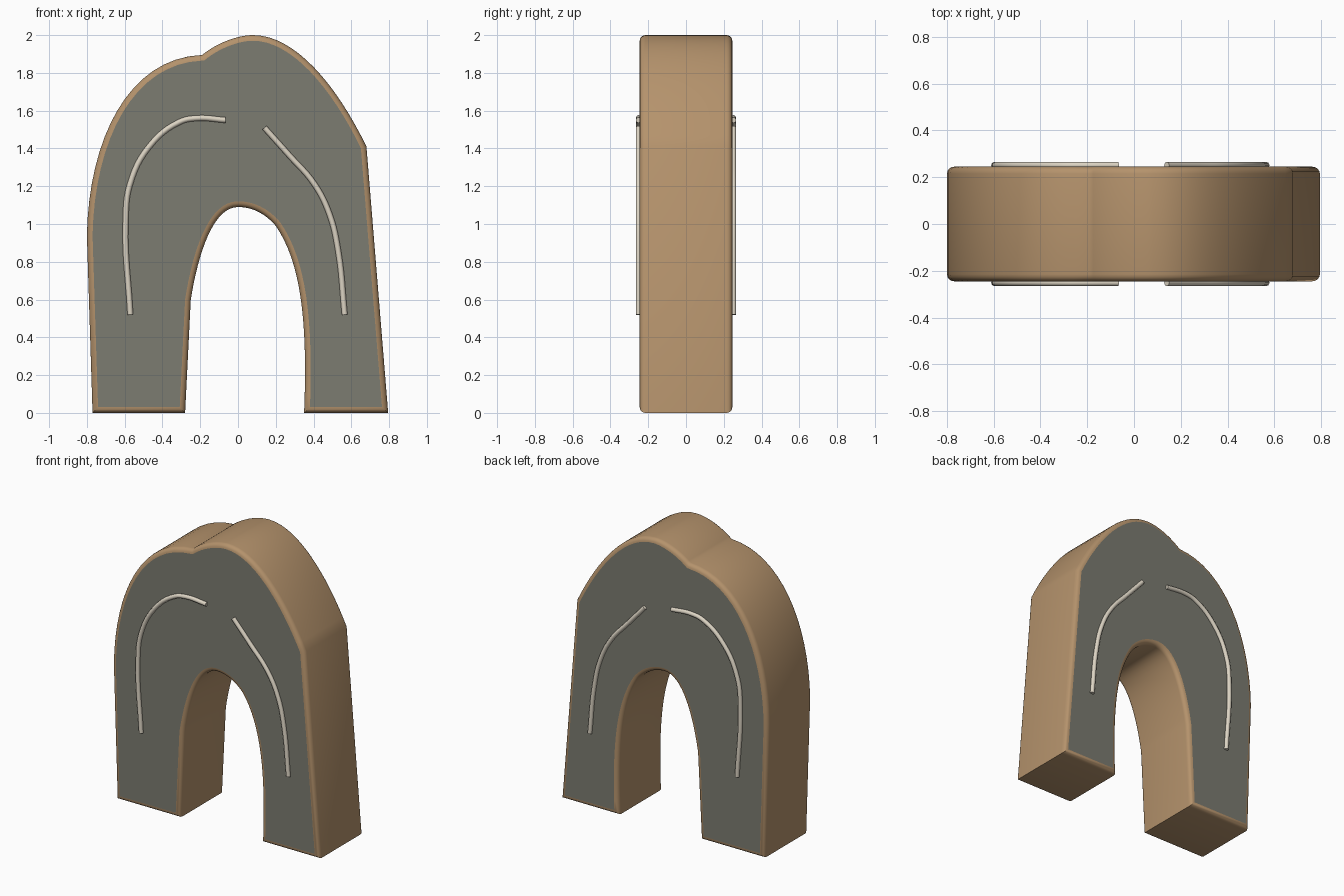
import bpy, bmesh, math
from mathutils import Vector
from mathutils.geometry import interpolate_bezier

if "Cube" in bpy.data.objects:
    bpy.data.objects.remove(bpy.data.objects["Cube"])

HALF = 0.245   # half depth of the arch
ROUND = 0.03   # rim rounding


def material(name, rgb):
    m = bpy.data.materials.new(name)
    m.diffuse_color = (*rgb, 1)
    m.use_nodes = True
    m.node_tree.nodes["Principled BSDF"].inputs["Base Color"].default_value = m.diffuse_color
    return m


tan = material("tan_edge", (0.46, 0.29, 0.15))
grey = material("grey_face", (0.20, 0.20, 0.165))
cream = material("cream_trim", (0.72, 0.66, 0.55))

# Arch outline in (x, z): two handles plus an end point is a curve, a lone point is a line
segments = [
    [(-0.80, 0.94)],
    [(-0.79, 1.45), (-0.58, 1.88), (-0.19, 1.895)],
    [(-0.11, 1.96), (0.0, 2.0), (0.08, 2.0)],
    [(0.30, 2.0), (0.52, 1.74), (0.68, 1.41)],
    [(0.795, 0.0)],
    [(0.35, 0.0)],
    [(0.37, 0.50), (0.33, 0.80), (0.20, 0.99)],
    [(0.14, 1.06), (0.07, 1.09), (0.0, 1.09)],
    [(-0.13, 1.09), (-0.21, 0.85), (-0.25, 0.60)],
    [(-0.28, 0.0)],
]
outline = [Vector((-0.77, 0.0))]
for seg in segments:
    if len(seg) == 1:
        outline.append(Vector(seg[0]))
    else:
        pts = interpolate_bezier(outline[-1], *[Vector(p) for p in seg], 17)
        outline += [p.to_2d() for p in pts[1:]]

# Arch body: extruded outline with rounded front and back rims
bm = bmesh.new()
front = bm.faces.new([bm.verts.new((p.x, -HALF, p.y)) for p in outline])
ext = bmesh.ops.extrude_face_region(bm, geom=[front], use_keep_orig=True)
bmesh.ops.translate(bm, vec=(0, 2 * HALF, 0),
                    verts=[g for g in ext["geom"] if isinstance(g, bmesh.types.BMVert)])
bmesh.ops.recalc_face_normals(bm, faces=bm.faces)
rim = [e for e in bm.edges if abs(e.verts[0].co.y - e.verts[1].co.y) < 1e-6]
bmesh.ops.bevel(bm, geom=rim, offset=ROUND, segments=4, profile=0.5,
                affect='EDGES', clamp_overlap=False)
for f in bm.faces:
    cap = len(f.verts) > 10
    f.material_index = 1 if cap else 0
    f.smooth = not cap
for e in bm.edges:
    e.smooth = e.calc_face_angle(0) < math.radians(32)
mesh = bpy.data.meshes.new("arch_body")
bm.to_mesh(mesh)
bm.free()
mesh.materials.append(tan)
mesh.materials.append(grey)
bpy.context.collection.objects.link(bpy.data.objects.new("arch_body", mesh))

# Raised trim lines on both faces
trims = {
    "left_trim": [(-0.57, 0.52), (-0.595, 1.02), (-0.572, 1.21), (-0.47, 1.41),
                  (-0.31, 1.54), (-0.22, 1.56), (-0.066, 1.55)],
    "right_trim": [(0.14, 1.51), (0.27, 1.365), (0.405, 1.21), (0.485, 1.05),
                   (0.53, 0.86), (0.565, 0.52)],
}
for name, path in trims.items():
    for side, y in (("front", -0.251), ("back", 0.251)):
        cu = bpy.data.curves.new(f"{side}_{name}", 'CURVE')
        cu.dimensions = '3D'
        cu.bevel_depth = 0.015
        cu.bevel_resolution = 2
        cu.use_fill_caps = True
        cu.resolution_u = 6
        sp = cu.splines.new('BEZIER')
        sp.bezier_points.add(len(path) - 1)
        for bp, (x, z) in zip(sp.bezier_points, path):
            bp.co = (x, y, z)
            bp.handle_left_type = bp.handle_right_type = 'AUTO'
        cu.materials.append(cream)
        bpy.context.collection.objects.link(bpy.data.objects.new(cu.name, cu))
